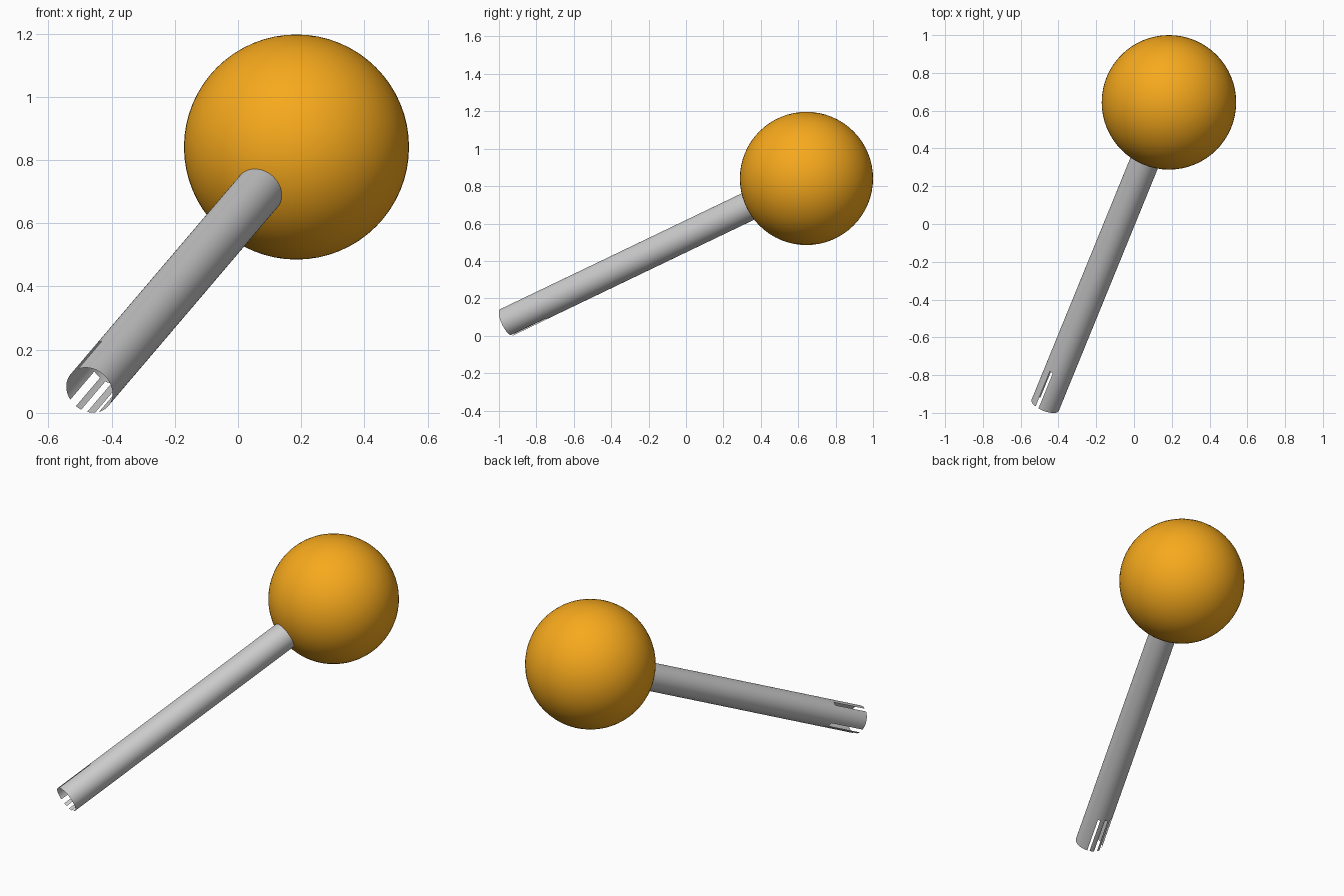
import bpy, bmesh, math
from mathutils import Vector

if "Cube" in bpy.data.objects:
    bpy.data.objects.remove(bpy.data.objects["Cube"])

BALL = Vector((0.185, 0.644, 0.841))
TIP = Vector((-0.47, -0.959, 0.072))
BALL_R, STICK_R, SLOT_LEN, SEGS = 0.356, 0.078, 0.22, 72

axis = (BALL - TIP).normalized()
side = axis.cross(Vector((0, 0, 1))).normalized()
up = side.cross(axis)


def add_object(name, bm):
    mesh = bpy.data.meshes.new(name)
    bm.to_mesh(mesh)
    bm.free()
    for p in mesh.polygons:
        p.use_smooth = True
    obj = bpy.data.objects.new(name, mesh)
    bpy.context.collection.objects.link(obj)
    return obj


# candy ball
bm = bmesh.new()
bmesh.ops.create_uvsphere(bm, u_segments=64, v_segments=32, radius=BALL_R)
bmesh.ops.translate(bm, verts=bm.verts, vec=BALL)
ball = add_object("candy_ball", bm)
mat = bpy.data.materials.new("orange_candy")
mat.diffuse_color = (0.93, 0.40, 0.012, 1)
mat.use_nodes = True
mat.node_tree.nodes["Principled BSDF"].inputs["Base Color"].default_value = mat.diffuse_color
ball.data.materials.append(mat)

# hollow thin stick, open at the tip with narrow slots (start, end in degrees)
slots = [(110, 125), (205, 225), (240, 255), (275, 285)]
bm = bmesh.new()
rows = []
for dist in (0, SLOT_LEN, (BALL - TIP).length - BALL_R * 0.9):
    ring = []
    for i in range(SEGS):
        a = math.tau * i / SEGS
        ring.append(bm.verts.new(TIP + axis * dist + STICK_R * (side * math.cos(a) + up * math.sin(a))))
    rows.append(ring)
for r in range(2):
    for i in range(SEGS):
        mid = (i + 0.5) * 360 / SEGS
        if r == 0 and any(s < mid < e for s, e in slots):
            continue
        j = (i + 1) % SEGS
        bm.faces.new((rows[r][i], rows[r][j], rows[r + 1][j], rows[r + 1][i]))
bmesh.ops.delete(bm, geom=[v for v in bm.verts if not v.link_faces], context='VERTS')
bmesh.ops.recalc_face_normals(bm, faces=bm.faces)
# outward normals for the open tube
f = bm.faces[:][0]
c = f.calc_center_median() - TIP
if f.normal.dot(c - axis * c.dot(axis)) < 0:
    bmesh.ops.reverse_faces(bm, faces=bm.faces)
add_object("stick", bm)
